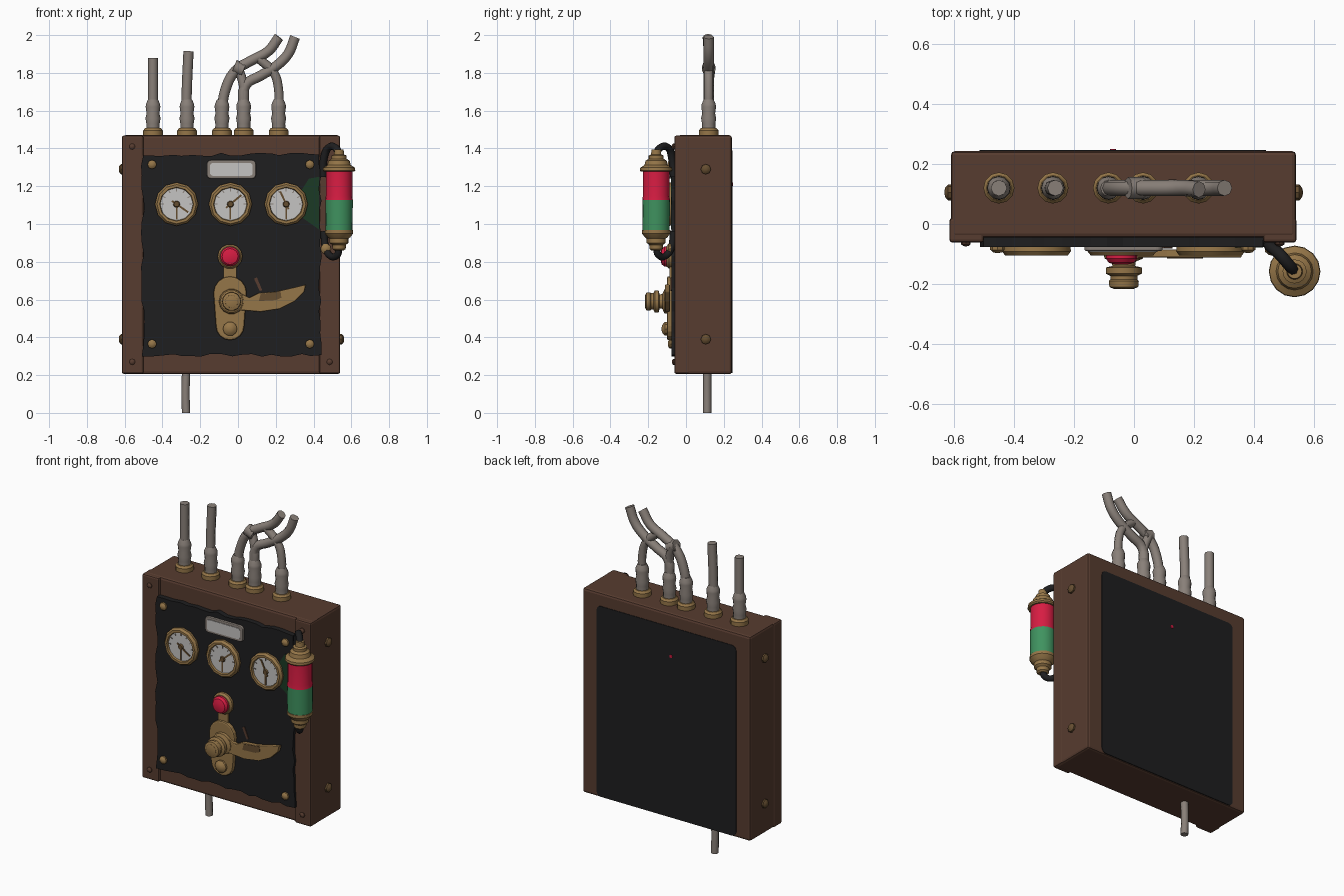
import bpy, bmesh, math, random
from mathutils import Vector, Matrix

if "Cube" in bpy.data.objects:
    bpy.data.objects.remove(bpy.data.objects["Cube"])

random.seed(4)

def mat(name, r, g, b):
    m = bpy.data.materials.new(name)
    m.diffuse_color = (r, g, b, 1)
    m.use_nodes = True
    m.node_tree.nodes["Principled BSDF"].inputs["Base Color"].default_value = m.diffuse_color
    return m

BROWN = mat("rusty brown", 0.095, 0.045, 0.029)
BLACK = mat("black", 0.013, 0.013, 0.014)
BRASS = mat("brass", 0.30, 0.18, 0.065)
DARK = mat("dark brass", 0.13, 0.075, 0.03)
GREY = mat("pipe grey", 0.25, 0.215, 0.19)
DIAL = mat("dial grey", 0.56, 0.55, 0.54)
RED = mat("red", 0.68, 0.012, 0.055)
GREEN = mat("green", 0.05, 0.29, 0.115)
STAIN = mat("dark green", 0.011, 0.042, 0.018)

def finish(name, bm, material, smooth=True, bevel=0.0):
    bmesh.ops.recalc_face_normals(bm, faces=bm.faces)
    me = bpy.data.meshes.new(name)
    bm.to_mesh(me)
    bm.free()
    me.materials.append(material)
    ob = bpy.data.objects.new(name, me)
    bpy.context.collection.objects.link(ob)
    bpy.ops.object.select_all(action='DESELECT')
    ob.select_set(True)
    bpy.context.view_layer.objects.active = ob
    if smooth:
        bpy.ops.object.shade_smooth_by_angle(angle=math.radians(35))
    if bevel:
        b = ob.modifiers.new("bevel", 'BEVEL')
        b.width, b.segments = bevel, 2
    return ob

def prism(name, pts, y0, y1, material, bevel=0.0):
    """Outline in x/z, extruded from y0 to y1."""
    bm = bmesh.new()
    f = bm.faces.new([bm.verts.new((x, y0, z)) for x, z in pts])
    ext = bmesh.ops.extrude_face_region(bm, geom=[f])
    bmesh.ops.translate(bm, vec=(0, y1 - y0, 0),
                        verts=[v for v in ext["geom"] if isinstance(v, bmesh.types.BMVert)])
    return finish(name, bm, material, False, bevel)

def rect(x0, x1, z0, z1, r=0.0, n=4):
    """Rounded rectangle outline."""
    if not r:
        return [(x0, z0), (x1, z0), (x1, z1), (x0, z1)]
    corners = [(x1 - r, z1 - r), (x0 + r, z1 - r), (x0 + r, z0 + r), (x1 - r, z0 + r)]
    return [(cx + r * math.cos((q + i / n) * math.pi / 2), cz + r * math.sin((q + i / n) * math.pi / 2))
            for q, (cx, cz) in enumerate(corners) for i in range(n + 1)]

AXES = {'z': Matrix(), '-y': Matrix.Rotation(math.pi / 2, 4, 'X'),
        'x': Matrix.Rotation(math.pi / 2, 4, 'Y'), '-x': Matrix.Rotation(-math.pi / 2, 4, 'Y')}

def lathe(name, profile, loc, axis, material, seg=16):
    """Revolve (radius, height) points about an axis starting at loc, with closed ends."""
    bm = bmesh.new()
    rings = [[bm.verts.new((r * math.cos(2 * math.pi * i / seg), r * math.sin(2 * math.pi * i / seg), h))
              for i in range(seg)] for r, h in profile]
    for a, b in zip(rings, rings[1:]):
        for i in range(seg):
            j = (i + 1) % seg
            bm.faces.new((a[i], a[j], b[j], b[i]))
    bm.faces.new(rings[0])
    bm.faces.new(rings[-1])
    bm.transform(Matrix.Translation(loc) @ AXES[axis])
    return finish(name, bm, material)

def tube(name, pts, radius, material, sub=4):
    """Round pipe along a smoothed path."""
    cu = bpy.data.curves.new(name, 'CURVE')
    cu.dimensions = '3D'
    cu.bevel_depth, cu.bevel_resolution, cu.use_fill_caps = radius, 2, True
    cu.resolution_u = sub
    sp = cu.splines.new('BEZIER')
    sp.bezier_points.add(len(pts) - 1)
    for bp, p in zip(sp.bezier_points, pts):
        bp.co = p
        bp.handle_left_type = bp.handle_right_type = 'AUTO'
    cu.materials.append(material)
    ob = bpy.data.objects.new(name, cu)
    bpy.context.collection.objects.link(ob)
    bpy.ops.object.select_all(action='DESELECT')
    ob.select_set(True)
    bpy.context.view_layer.objects.active = ob
    bpy.ops.object.convert(target='MESH')
    return bpy.context.object

# --- cabinet: body, corner posts, back cover
prism("cabinet_body", rect(-0.61, 0.54, 0.205, 1.47), -0.045, 0.243, BROWN, 0.014)
for x0, x1, side in ((-0.615, -0.5, "left"), (0.43, 0.541, "right")):
    prism(side + "_front_post", rect(x0, x1, 0.207, 1.468), -0.062, 0.02, BROWN, 0.01)
prism("back_cover", rect(-0.515, 0.44, 0.212, 1.39, 0.03), 0.24, 0.246, BLACK)
lathe("back_indicator", [(0.01, 0), (0.01, 0.006)], (-0.07, 0.249, 1.21), '-y', RED, 8)

# --- front panel with a chipped edge
def chipped(x0, x1, z0, z1, n=18, j=0.009):
    c = [(x0, z0), (x1, z0), (x1, z1), (x0, z1)]
    return [(a[0] + (b[0] - a[0]) * i / n + random.uniform(-j, j),
             a[1] + (b[1] - a[1]) * i / n + random.uniform(-j, j))
            for a, b in zip(c, c[1:] + c[:1]) for i in range(n)]
prism("front_panel", chipped(-0.505, 0.435, 0.305, 1.368), -0.04, -0.076, BLACK)
prism("green_glow_patch", [(0.345, 1.03), (0.43, 0.97), (0.43, 1.25), (0.375, 1.24), (0.325, 1.16)],
      -0.074, -0.079, STAIN)

# --- screws and bolts
BOLT = [(1, 0), (1, 0.45), (0.6, 0.8), (0.2, 0.9)]
def bolt(name, loc, axis, r, material, seg=8):
    lathe(name, [(a * r, b * r) for a, b in BOLT], loc, axis, material, seg)
for x in (-0.455, 0.38):
    for z in (0.365, 1.315):
        bolt("panel_screw", (x, -0.075, z), '-y', 0.024, BRASS)
for x, z in ((-0.56, 1.41), (-0.56, 0.27), (0.485, 0.27), (0.485, 1.41)):
    bolt("post_screw", (x, -0.06, z), '-y', 0.016, BROWN)
for z in (0.39, 1.29):
    bolt("right_side_bolt", (0.538, 0.105, z), 'x', 0.027, DARK)
    bolt("left_side_bolt", (-0.607, 0.105, z), '-x', 0.027, DARK)

# --- gauges: rim, dial, needle, ticks
for k, (gx, ang) in enumerate(((-0.325, -35), (-0.04, 40), (0.255, 115))):
    gz = 1.105
    lathe("gauge_rim", [(0.113, 0), (0.115, 0.018), (0.104, 0.032), (0.09, 0.032), (0.086, 0.016)],
          (gx, -0.073, gz), '-y', BRASS, 12)
    lathe("gauge_dial", [(0.087, 0), (0.086, 0.008)], (gx, -0.085, gz), '-y', DIAL, 20)
    lathe("gauge_hub", [(0.018, 0), (0.014, 0.009)], (gx, -0.093, gz), '-y', DARK, 10)
    def bar(name, a, r0, r1, w, m):
        d = Vector((math.cos(a), math.sin(a)))
        n = Vector((-d.y, d.x)) * w
        c = Vector((gx, gz))
        prism(name, [tuple(c + d * r0 + n), tuple(c + d * r0 - n),
                     tuple(c + d * r1 - n), tuple(c + d * r1 + n)], -0.092, -0.097, m)
    bar("gauge_needle", math.radians(ang), -0.03, 0.075, 0.005, DARK)
    bar("gauge_leg", math.radians(-90), 0.01, 0.08, 0.004, DARK)
    for t in range(7):
        bar("gauge_tick", math.radians(t * 30), 0.068, 0.082, 0.0025, GREY)

# --- label plate
prism("label_rim", rect(-0.165, 0.095, 1.24, 1.338, 0.022), -0.07, -0.09, GREY, 0.005)
prism("label_face", rect(-0.148, 0.078, 1.255, 1.323, 0.016), -0.088, -0.093, DIAL)

# --- push button
BX = -0.042
lathe("button_collar", [(0.066, 0), (0.066, 0.015), (0.056, 0.028)], (BX, -0.074, 0.828), '-y', BRASS, 14)
lathe("button", [(0.052, 0), (0.052, 0.02), (0.042, 0.034), (0.02, 0.04)], (BX, -0.095, 0.828), '-y', RED, 16)
prism("button_neck", rect(BX - 0.035, BX + 0.035, 0.7, 0.785, 0.015), -0.07, -0.088, BRASS, 0.004)

# --- lever: base plate, hub, blade, pivot bolt
plate = []
for cz, r, a0 in ((0.635, 0.088, 0), (0.46, 0.075, 180)):
    plate += [(BX + r * math.cos(math.radians(a0 + i * 22.5)), cz + r * math.sin(math.radians(a0 + i * 22.5)))
              for i in range(9)]
prism("lever_plate", plate, -0.07, -0.1, BRASS, 0.008)
lathe("lever_hub", [(0.068, 0), (0.064, 0.02), (0.04, 0.03), (0.038, 0.045), (0.06, 0.05), (0.06, 0.07),
                    (0.045, 0.078), (0.045, 0.09), (0.05, 0.095), (0.048, 0.115), (0.03, 0.122)],
      (BX + 0.008, -0.095, 0.59), '-y', BRASS, 14)
lathe("lever_hub_cap", [(0.036, 0), (0.034, 0.006)], (BX + 0.008, -0.21, 0.59), '-y', DARK, 12)
prism("lever_blade", [(0.0, 0.545), (0.12, 0.535), (0.22, 0.55), (0.3, 0.59), (0.35, 0.64), (0.36, 0.68),
                      (0.3, 0.665), (0.2, 0.642), (0.11, 0.635), (0.06, 0.61), (0.0, 0.64)],
      -0.085, -0.112, BRASS, 0.005)
prism("lever_inlay", [(0.11, 0.592), (0.2, 0.597), (0.23, 0.61), (0.225, 0.643), (0.12, 0.63)],
      -0.108, -0.115, DARK)
prism("lever_mark", [(0.085, 0.71), (0.115, 0.645), (0.128, 0.65), (0.1, 0.718)], -0.074, -0.081, BROWN)
bolt("pivot_bolt", (BX, -0.095, 0.445), '-y', 0.038, BRASS, 10)

# --- signal lamp
LX, LY = 0.535, -0.158
at = (LX, LY, 0)
lathe("lamp_base", [(0.025, 0.86), (0.035, 0.868), (0.037, 0.89), (0.05, 0.9), (0.05, 0.922), (0.06, 0.93),
                    (0.075, 0.95), (0.075, 0.968)], at, 'z', BRASS)
lathe("lamp_green_glass", [(0.071, 0.966), (0.073, 1.126)], at, 'z', GREEN, 20)
lathe("lamp_red_glass", [(0.073, 1.126), (0.07, 1.15), (0.07, 1.28)], at, 'z', RED, 20)
lathe("lamp_cap", [(0.08, 1.277), (0.086, 1.284), (0.084, 1.298), (0.062, 1.312), (0.056, 1.335), (0.04, 1.345),
                   (0.04, 1.362), (0.027, 1.368), (0.024, 1.395)], at, 'z', BRASS)
tube("lamp_top_cable", [(LX, LY, 1.375), (0.515, -0.135, 1.405), (0.48, -0.095, 1.405), (0.455, -0.075, 1.35),
                        (0.45, -0.065, 1.25)], 0.02, BLACK)
tube("lamp_bottom_cable", [(LX, LY, 0.875), (0.525, -0.145, 0.835), (0.49, -0.11, 0.83), (0.465, -0.08, 0.87),
                           (0.455, -0.065, 0.96)], 0.019, BLACK)
bolt("cable_knob", (0.465, -0.08, 0.868), '-y', 0.028, BRASS, 10)

# --- pipes: collars, wrapped sleeves and runs
PY = 0.12
for x in (-0.45, -0.27, -0.085, 0.03, 0.215):
    lathe("pipe_collar", [(0.052, 0), (0.052, 0.03), (0.042, 0.042)], (x, PY, 1.465), 'z', BRASS, 12)
    lathe("pipe_sleeve", [(0.036, 0), (0.035, 0.03), (0.04, 0.06), (0.034, 0.085), (0.039, 0.12), (0.037, 0.135),
                          (0.026, 0.16)], (x, PY, 1.5), 'z', GREY, 12)

def run(name, pts, r):
    tube(name, [(x, y, z) for x, y, z in pts], r, GREY)
run("straight_pipe", [(-0.45, PY, 1.6), (-0.45, PY, 1.88)], 0.027)
run("leaning_pipe", [(-0.272, PY, 1.6), (-0.272, PY, 1.68), (-0.262, PY, 1.915)], 0.027)
run("bent_pipe_upper", [(-0.085, PY, 1.6), (-0.07, PY, 1.7), (-0.015, PY, 1.81), (0.07, PY, 1.865),
                        (0.16, PY, 1.915), (0.217, PY - 0.005, 1.99)], 0.027)
run("bent_pipe_lower", [(0.03, PY, 1.6), (0.04, PY, 1.735), (0.12, PY, 1.785), (0.2, PY, 1.835),
                        (0.265, PY, 1.9), (0.302, PY, 1.99)], 0.027)
run("branch_pipe_centre", [(0.03, PY, 1.6), (0.03, PY, 1.73), (0.0, PY + 0.012, 1.83)], 0.025)
run("branch_pipe_right", [(0.215, PY, 1.6), (0.215, PY, 1.71), (0.19, PY, 1.8), (0.11, PY, 1.875)], 0.024)
run("pipe_clamp", [(-0.02, PY, 1.835), (0.03, PY, 1.815)], 0.036)
run("bottom_pipe", [(-0.275, 0.112, 0.0), (-0.278, 0.112, 0.1), (-0.275, 0.112, 0.22)], 0.022)
